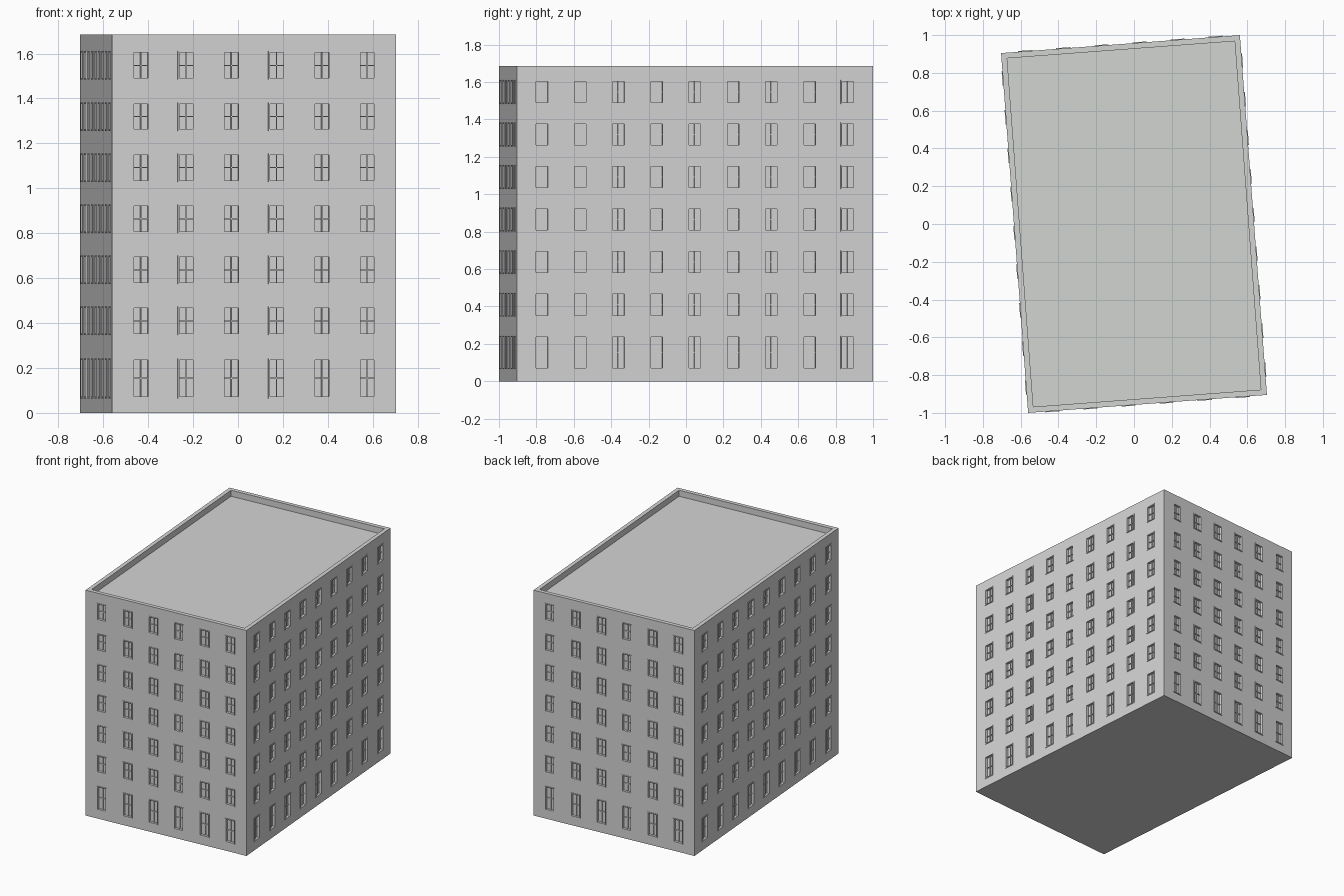
import bpy, bmesh, math
from mathutils import Matrix, Vector

if "Cube" in bpy.data.objects:
    bpy.data.objects.remove(bpy.data.objects["Cube"])

W, L, H = 1.268, 1.91, 1.685        # plan size and height
TURN = math.radians(4.3)            # building is turned slightly
LIP, DROP = 0.03, 0.045             # parapet thickness and roof depth
WIN_W = 0.076
ROWS = [(0.065, 0.243)] + [(0.346 + 0.2275 * i, 0.473 + 0.2275 * i) for i in range(6)]

mat = bpy.data.materials.new("light grey plaster")
mat.diffuse_color = (0.65, 0.66, 0.65, 1)
mat.use_nodes = True
mat.node_tree.nodes["Principled BSDF"].inputs["Base Color"].default_value = mat.diffuse_color


def finish(bm, name):
    bmesh.ops.remove_doubles(bm, verts=bm.verts, dist=0.0001)
    me = bpy.data.meshes.new(name)
    bm.to_mesh(me)
    bm.free()
    me.materials.append(mat)
    ob = bpy.data.objects.new(name, me)
    ob.rotation_euler.z = TURN
    bpy.context.collection.objects.link(ob)


def quad(bm, m, pts):
    bm.faces.new([bm.verts.new(m @ Vector(p)) for p in pts])


def box(bm, m, x0, x1, y0, y1, z0, z1):
    t = Matrix.Translation(((x0 + x1) / 2, (y0 + y1) / 2, (z0 + z1) / 2))
    s = Matrix.Diagonal((x1 - x0, y1 - y0, z1 - z0, 1))
    bmesh.ops.create_cube(bm, size=1, matrix=m @ t @ s)


# each facade: local x along the wall, -y outward
facades = []
for k in range(4):
    width, dist, count, pitch = (W, L / 2, 6, 0.202) if k % 2 == 0 else (L, W / 2, 9, 0.205)
    m = Matrix.Rotation(k * math.pi / 2, 4, 'Z') @ Matrix.Translation((0, -dist, 0))
    centres = [(i - (count - 1) / 2) * pitch for i in range(count)]
    facades.append((m, width, centres))

# walls with window openings
walls = bmesh.new()
for m, width, centres in facades:
    xs = [-width / 2] + [c + s * WIN_W / 2 for c in centres for s in (-1, 1)] + [width / 2]
    zs = [0] + [z for row in ROWS for z in row] + [H]
    for i in range(len(xs) - 1):
        for j in range(len(zs) - 1):
            if i % 2 and j % 2:
                continue
            a, b, c, d = xs[i], xs[i + 1], zs[j], zs[j + 1]
            quad(walls, m, [(a, 0, c), (b, 0, c), (b, 0, d), (a, 0, d)])
    # parapet top and inner face
    e, f = width / 2, width / 2 - LIP
    quad(walls, m, [(-e, 0, H), (e, 0, H), (f, LIP, H), (-f, LIP, H)])
    quad(walls, m, [(-f, LIP, H), (f, LIP, H), (f, LIP, H - DROP), (-f, LIP, H - DROP)])

# roof deck and underside
I = Matrix.Identity(4)
x, y, z = W / 2 - LIP, L / 2 - LIP, H - DROP
quad(walls, I, [(-x, -y, z), (x, -y, z), (x, y, z), (-x, y, z)])
x, y = W / 2, L / 2
quad(walls, I, [(-x, -y, 0), (-x, y, 0), (x, y, 0), (x, -y, 0)])
finish(walls, "building_walls")

# windows: frame, recessed pane and crossing glazing bars
FR, OUT, DEEP, BAR = 0.007, -0.004, 0.016, 0.0025
frames, panes = bmesh.new(), bmesh.new()
for m, width, centres in facades:
    for c in centres:
        for z0, z1 in ROWS:
            a, b, mid = c - WIN_W / 2, c + WIN_W / 2, (z0 + z1) / 2
            box(frames, m, a, a + FR, OUT, DEEP, z0, z1)
            box(frames, m, b - FR, b, OUT, DEEP, z0, z1)
            box(frames, m, a + FR, b - FR, OUT, DEEP, z0, z0 + FR)
            box(frames, m, a + FR, b - FR, OUT, DEEP, z1 - FR, z1)
            box(frames, m, c - BAR, c + BAR, 0.008, DEEP, z0 + FR, z1 - FR)
            box(frames, m, a + FR, b - FR, 0.0081, DEEP, mid - BAR, mid + BAR)
            p = DEEP - 0.001
            quad(panes, m, [(a, p, z0), (b, p, z0), (b, p, z1), (a, p, z1)])
finish(frames, "window_frames")
finish(panes, "window_panes")
